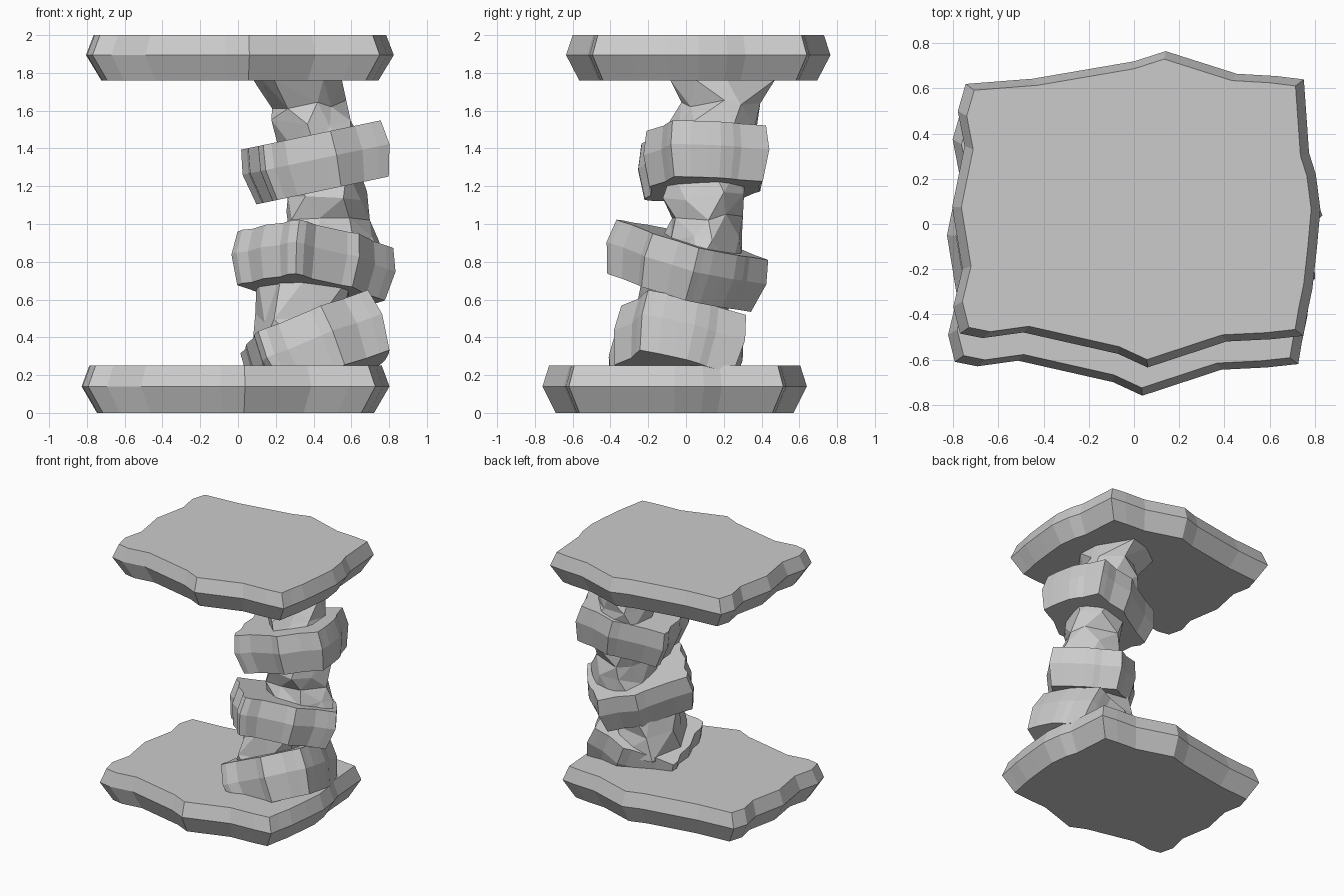
import bpy, bmesh, math, random
from mathutils import Matrix, Vector

if "Cube" in bpy.data.objects:
    bpy.data.objects.remove(bpy.data.objects["Cube"])

# Shared chipped-stone outline (widest ring), counter-clockwise from front apex
OUTLINE = [(0.05, -0.70), (0.40, -0.585), (0.60, -0.575), (0.74, -0.56), (0.755, -0.47),
           (0.78, -0.35), (0.80, -0.17), (0.815, 0.0), (0.795, 0.155), (0.765, 0.25),
           (0.742, 0.575), (0.62, 0.59), (0.445, 0.60), (0.13, 0.70), (-0.01, 0.655),
           (-0.46, 0.578), (-0.755, 0.555), (-0.79, 0.435), (-0.76, 0.28), (-0.815, 0.01),
           (-0.77, -0.265), (-0.81, -0.43), (-0.78, -0.55), (-0.68, -0.57), (-0.50, -0.545),
           (-0.08, -0.64)]


def finish(name, bm):
    bmesh.ops.recalc_face_normals(bm, faces=bm.faces)
    mesh = bpy.data.meshes.new(name)
    bm.to_mesh(mesh)
    bm.free()
    obj = bpy.data.objects.new(name, mesh)
    bpy.context.collection.objects.link(obj)
    return obj


def bridge(bm, a, b):
    n = len(a)
    for i in range(n):
        j = (i + 1) % n
        bm.faces.new((a[i], a[j], b[j], b[i]))


# A stone: inset underside, wide middle edge, slightly inset top
def stone(name, centre, sx, sy, thick, yaw=0, slope_x=0, slope_y=0):
    bm = bmesh.new()
    rings = []
    for z, s in ((-0.5, 0.90), (0.06, 1.0), (0.5, 0.95)):
        rings.append([bm.verts.new((x * s, y * s, z * thick)) for x, y in OUTLINE])
    bridge(bm, rings[0], rings[1])
    bridge(bm, rings[1], rings[2])
    bm.faces.new(rings[0])
    bm.faces.new(rings[2])
    m = (Matrix.Translation(Vector(centre))
         @ Matrix.Rotation(math.atan(slope_y), 4, 'X')
         @ Matrix.Rotation(-math.atan(slope_x), 4, 'Y')
         @ Matrix.Rotation(math.radians(yaw), 4, 'Z')
         @ Matrix.Diagonal((sx, sy, 1, 1)))
    bm.transform(m)
    return finish(name, bm)


# A rough neck: jagged rings (x, y, z, radius_x, radius_y), twisted into triangles
def neck(name, levels, seed, n=8):
    rng = random.Random(seed)
    bm = bmesh.new()
    rings = []
    for k, (cx, cy, z, rx, ry) in enumerate(levels):
        ring = []
        for i in range(n):
            a = 2 * math.pi * (i + 0.5 * k + rng.uniform(-0.25, 0.25)) / n
            r = rng.uniform(0.82, 1.12)
            ring.append(bm.verts.new((cx + rx * r * math.cos(a), cy + ry * r * math.sin(a),
                                      z + rng.uniform(-0.03, 0.03) * (0 < k < len(levels) - 1))))
        rings.append(ring)
    for a, b in zip(rings, rings[1:]):
        for i in range(n):
            j = (i + 1) % n
            bm.faces.new((a[i], a[j], b[i]))
            bm.faces.new((a[j], b[j], b[i]))
    bm.faces.new(rings[0])
    bm.faces.new(rings[-1])
    return finish(name, bm)


# Base and top slabs
stone("base_slab", (-0.013, -0.06, 0.125), 1, 1, 0.25)
stone("top_slab", (0.01, 0.065, 1.88), 1, 1, 0.24)

# Tilted column stones
stone("lower_stone", (0.42, -0.055, 0.325), 0.445, 0.505, 0.34, 12, 0.42, -0.17)
stone("middle_stone", (0.40, 0.0, 0.775), 0.47, 0.47, 0.29, 43, -0.08, -0.25)
stone("upper_stone", (0.42, 0.09, 1.325), 0.455, 0.475, 0.30, 15, 0.21, 0.0)

# Jagged necks between the stones
neck("lower_neck", [(0.36, -0.03, 0.32, 0.30, 0.28), (0.33, -0.03, 0.50, 0.26, 0.25),
                    (0.38, 0.0, 0.75, 0.26, 0.25)], 3)
neck("middle_neck", [(0.48, 0.09, 0.78, 0.28, 0.24), (0.49, 0.09, 0.92, 0.26, 0.22),
                     (0.45, 0.09, 1.04, 0.23, 0.20), (0.47, 0.11, 1.15, 0.25, 0.25),
                     (0.45, 0.11, 1.28, 0.20, 0.20)], 8)
neck("upper_neck", [(0.43, 0.15, 1.40, 0.24, 0.25), (0.42, 0.16, 1.54, 0.23, 0.24),
                    (0.40, 0.17, 1.64, 0.20, 0.21), (0.32, 0.15, 1.765, 0.27, 0.30)], 5)
